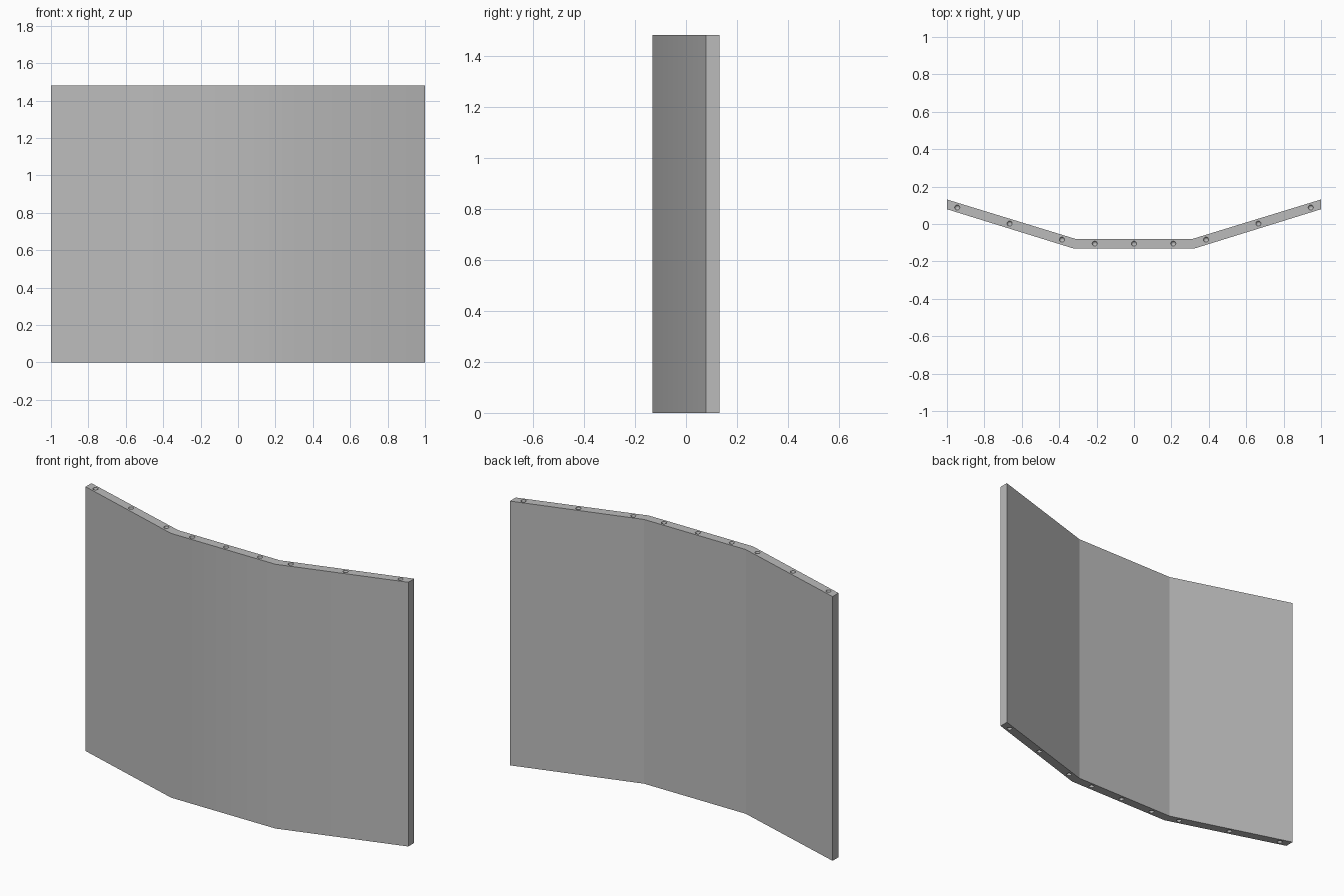
import bpy
import bmesh
from mathutils import Matrix

default = bpy.data.objects.get("Cube")
if default:
    bpy.data.objects.remove(default, do_unlink=True)

HEIGHT = 1.48
HOLE_RADIUS = 0.014

grey = bpy.data.materials.new("plain grey")
grey.use_nodes = True
colour = (0.5, 0.5, 0.5, 1)
grey.diffuse_color = colour
grey.node_tree.nodes["Principled BSDF"].inputs["Base Color"].default_value = colour


def add_object(name, bm):
    mesh = bpy.data.meshes.new(name)
    bm.to_mesh(mesh)
    bm.free()
    mesh.materials.append(grey)
    obj = bpy.data.objects.new(name, mesh)
    bpy.context.collection.objects.link(obj)
    return obj


def centre_y(x):
    # Middle line of the bent panel
    return -0.105 + max(0, abs(x) - 0.315) * 0.307


# Bent panel: half outline mirrored, then extruded upward
front = [(0.323, -0.131), (1, 0.079)]
back = [(1, 0.131), (0.315, -0.079)]
half = front + back
outline = half + [(-x, y) for x, y in reversed(half)]
bm = bmesh.new()
base = bm.faces.new([bm.verts.new((x, y, 0)) for x, y in outline])
raised = bmesh.ops.extrude_face_region(bm, geom=[base])["geom"]
bmesh.ops.translate(bm, vec=(0, 0, HEIGHT),
                    verts=[g for g in raised if isinstance(g, bmesh.types.BMVert)])
bmesh.ops.recalc_face_normals(bm, faces=bm.faces)
panel = add_object("curved_panel", bm)

# Rounded peg holes along the top and bottom edges
bm = bmesh.new()
side_holes = [0.21, 0.385, 0.665, 0.945]
for x in [0] + side_holes + [-s for s in side_holes]:
    for z in (0, HEIGHT):
        bmesh.ops.create_uvsphere(bm, u_segments=16, v_segments=9, radius=HOLE_RADIUS,
                                  matrix=Matrix.Translation((x, centre_y(x), z)))
cutter = add_object("hole_cutter", bm)
cutter.hide_render = True

cut = panel.modifiers.new("peg_holes", "BOOLEAN")
cut.operation = "DIFFERENCE"
cut.solver = "EXACT"
cut.object = cutter
bpy.ops.object.select_all(action="DESELECT")
panel.select_set(True)
bpy.context.view_layer.objects.active = panel
bpy.ops.object.modifier_apply(modifier=cut.name)
bpy.data.objects.remove(cutter, do_unlink=True)

# Soft front bends, crisp back bends
bpy.ops.object.shade_smooth_by_angle()
for face in panel.data.polygons:
    if face.normal.y > 0.5 and face.area > 0.1:
        face.use_smooth = False
